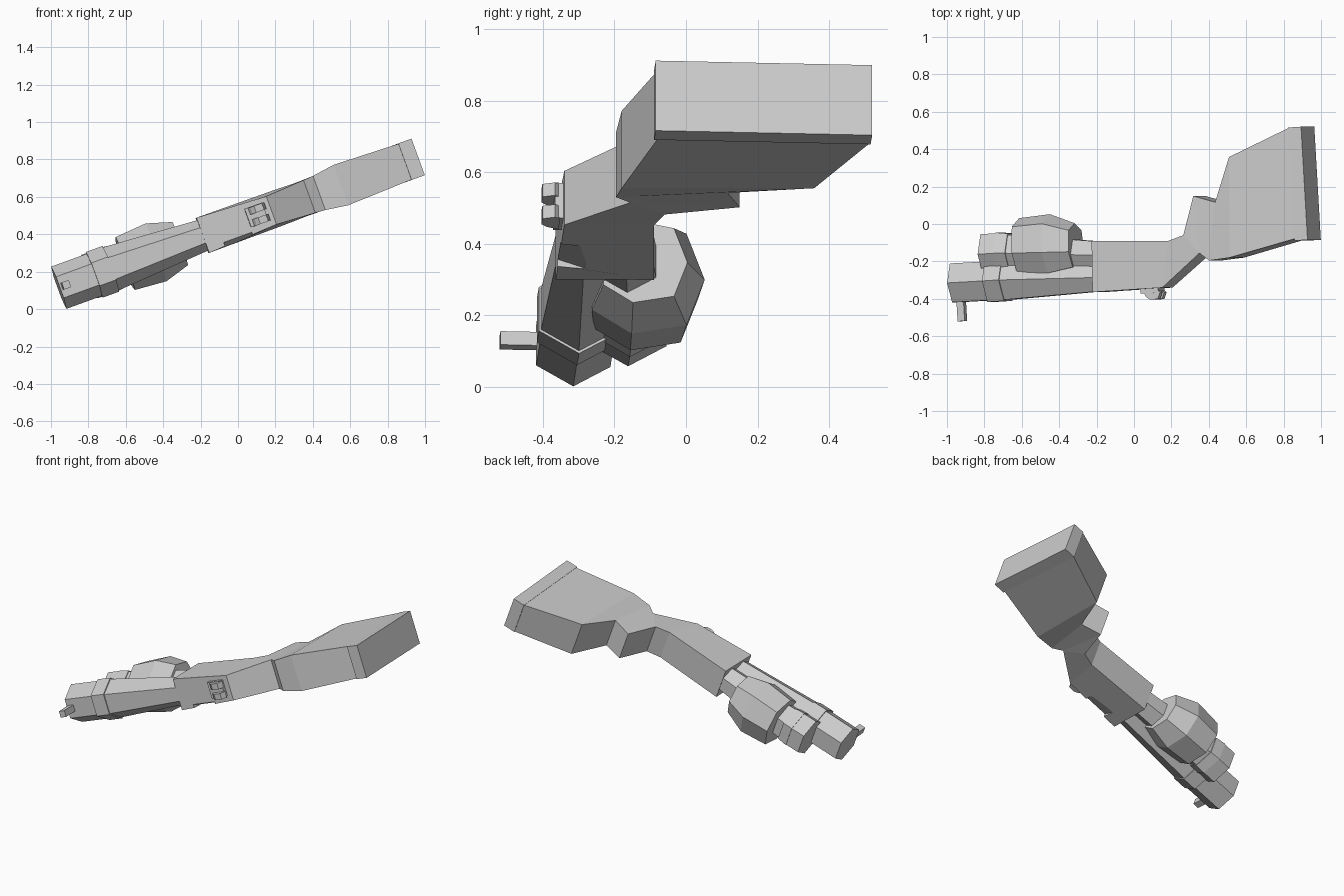
import bpy, bmesh, math
from mathutils import Matrix, Vector

if "Cube" in bpy.data.objects:
    bpy.data.objects.remove(bpy.data.objects["Cube"])

# Local frame: x along the length (muzzle at -x), -y is the sight side, z is width
POSE = (Matrix.Translation((0, 0, 0.463)) @ Matrix.Rotation(math.radians(-20), 4, 'Y')
        @ Matrix.Rotation(math.radians(3.5), 4, 'Z'))


def loft(name, rings):
    """Skin a list of closed rings with flat faces and cap both ends."""
    bm = bmesh.new()
    vs = [[bm.verts.new(Vector(p)) for p in r] for r in rings]
    n = len(rings[0])
    for a, b in zip(vs, vs[1:]):
        for i in range(n):
            j = (i + 1) % n
            bm.faces.new((a[i], a[j], b[j], b[i]))
    bm.faces.new(vs[0][::-1])
    bm.faces.new(vs[-1])
    bmesh.ops.remove_doubles(bm, verts=bm.verts, dist=1e-5)
    bmesh.ops.recalc_face_normals(bm, faces=bm.faces)
    me = bpy.data.meshes.new(name)
    bm.to_mesh(me)
    bm.free()
    ob = bpy.data.objects.new(name, me)
    bpy.context.collection.objects.link(ob)
    ob.matrix_world = POSE
    return ob


def box(name, x, y, z):
    return loft(name, [[(u, y[0], z[0]), (u, y[1], z[0]), (u, y[1], z[1]), (u, y[0], z[1])] for u in x])


def hex_tube(name, *stations):
    """Six-sided tube through (x, y centre, radius) stations."""
    rings = []
    for x, y, r in stations:
        rings.append([(x, y + r * math.sin(math.radians(60 * i)),
                       r * math.cos(math.radians(60 * i))) for i in range(6)])
    return loft(name, rings)


# Receiver, grip and stock: stations of (top x, top y, half width, bottom x, bottom y, half width)
stations = [
    (-.222, -.351, .100, -.210, -.077, .100),
    (.169, -.351, .080, .224, -.104, .097),
    (.396, -.180, .093, .311, -.079, .095),
    (.396, -.180, .093, .380, .127, .094),
    (.449, -.223, .097, .503, .086, .097),
    (.573, -.215, .115, .603, .322, .114),
    (.945, -.137, .102, .945, .456, .102),
]
body = loft("receiver_and_stock", [
    [(a, b, w), (a, b, -w), (c, d, -h), (c, d, h)] for a, b, w, c, d, h in stations])

# Sloping port cut in one edge of the receiver
cutter = loft("port_cutter", [
    [(u, -.40, -.058), (u, -.25, -.107), (u, -.40, -.15)] for u in (-.13, .03)])
cutter.hide_render = True
cutter.hide_viewport = True
cut = body.modifiers.new("port", 'BOOLEAN')
cut.operation = 'DIFFERENCE'
cut.solver = 'EXACT'
cut.object = cutter

box("butt_plate", (.943, 1.018), (-.147, .459), (-.104, .104))

# Barrel: muzzle, collar and taper into the receiver
hex_tube("muzzle", (-1.037, -.252, .120), (-.80, -.254, .120))
hex_tube("barrel_collar", (-.835, -.254, .130), (-.74, -.254, .130))
hex_tube("barrel", (-.75, -.254, .123), (-.20, -.274, .085))

# Lower tube with its end cap and band
hex_tube("lower_tube", (-.72, -.112, .115), (-.20, -.155, .085))
hex_tube("tube_cap", (-.853, -.110, .124), (-.755, -.110, .124))
hex_tube("tube_band", (-.765, -.110, .128), (-.70, -.112, .120))

# Pump handle: seven-sided section, bulging in the middle
section = [(-.14, .09), (-.035, .155), (.11, .128), (.158, 0),
           (.11, -.128), (-.035, -.155), (-.14, -.09)]
loft("pump_handle", [
    [(x, yc + y * k, z * k) for y, z in section]
    for x, yc, k in ((-.65, -.082, .97), (-.475, -.086, 1.06), (-.337, -.10, .79))])

# Front sight post
box("front_sight", (-1.026, -.986), (-.459, -.33), (-.019, .021))

# Rear sight: base plate with two tapered prongs
box("rear_sight_base", (.035, .135), (-.375, -.33), (-.047, .057))
for side, z in (("lower", -.030), ("upper", .035)):
    loft("rear_sight_prong_" + side, [
        [(.045, -.36, w), (.065, -.395, w), (.085, -.41, w), (.13, -.41, w), (.145, -.375, w), (.13, -.36, w)]
        for w in (z - .019, z + .019)])
